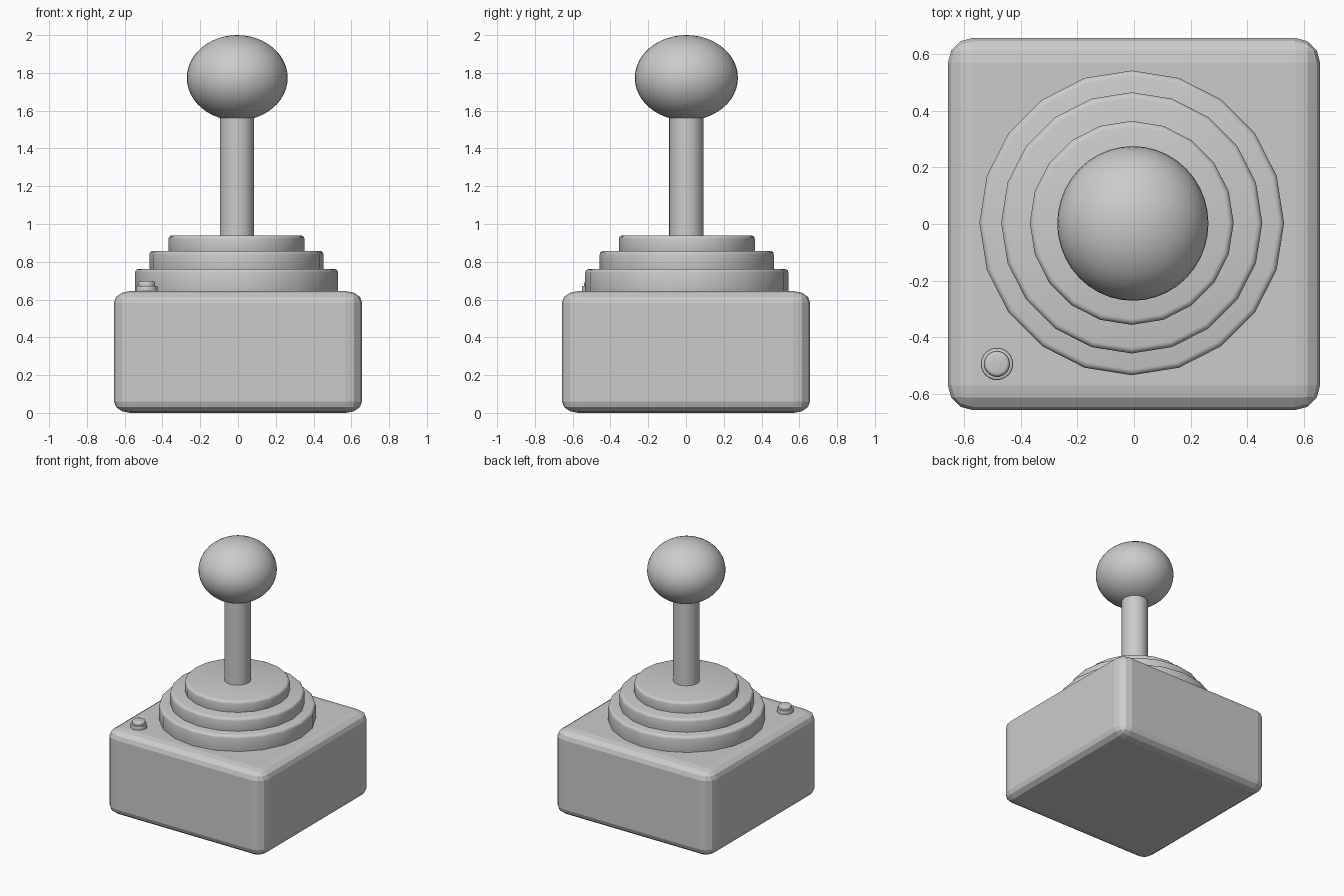
import bpy
import math

if "Cube" in bpy.data.objects:
    bpy.data.objects.remove(bpy.data.objects["Cube"])


def finish(obj, name, angle=40):
    obj.name = name
    bpy.ops.object.shade_smooth_by_angle(angle=math.radians(angle))
    return obj


def bevel(obj, width, segments):
    mod = obj.modifiers.new("bevel", 'BEVEL')
    mod.width = width
    mod.segments = segments
    mod.limit_method = 'ANGLE'
    mod.angle_limit = math.radians(40)
    return mod


def disc(name, x, y, z0, z1, radius, sides, width=0.0, segments=3):
    bpy.ops.mesh.primitive_cylinder_add(
        vertices=sides, radius=radius, depth=z1 - z0,
        location=(x, y, (z0 + z1) / 2))
    obj = bpy.context.object
    if width:
        bevel(obj, width, segments)
        bpy.ops.object.modifier_apply(modifier="bevel")
    return finish(obj, name)


# Base box: bevelled first, then squashed so the rounding is shallower in z
half, height, squash = 0.657, 0.645, 0.7
bpy.ops.mesh.primitive_cube_add(size=1, location=(0, 0, height / 2))
base = bpy.context.object
base.name = "base"
base.scale = (half * 2, half * 2, height / squash)
bpy.ops.object.transform_apply(location=False, rotation=False, scale=True)
bevel(base, 0.087, 3)
bpy.ops.object.modifier_apply(modifier="bevel")
base.scale = (1, 1, squash)

# Stepped boot: three twenty-sided tiers
tiers = [(0.62, 0.762, 0.538), (0.74, 0.858, 0.461), (0.84, 0.94, 0.360)]
for i, (z0, z1, radius) in enumerate(tiers):
    disc(f"boot_tier_{i + 1}", -0.008, 0.004, z0, z1, radius, 20, 0.02)

# Stick shaft
disc("shaft", -0.005, 0.002, 0.92, 1.62, 0.091, 32)

# Ball knob
bpy.ops.mesh.primitive_uv_sphere_add(
    segments=40, ring_count=24, radius=1, location=(-0.004, 0.002, 1.774))
bpy.context.object.scale = (0.267, 0.273, 0.226)
finish(bpy.context.object, "ball_knob")

# Fire button in the front left corner
disc("button_collar", -0.484, -0.494, 0.63, 0.673, 0.057, 32, 0.006, 2)
disc("button_cap", -0.484, -0.494, 0.66, 0.697, 0.045, 32, 0.012, 3)
